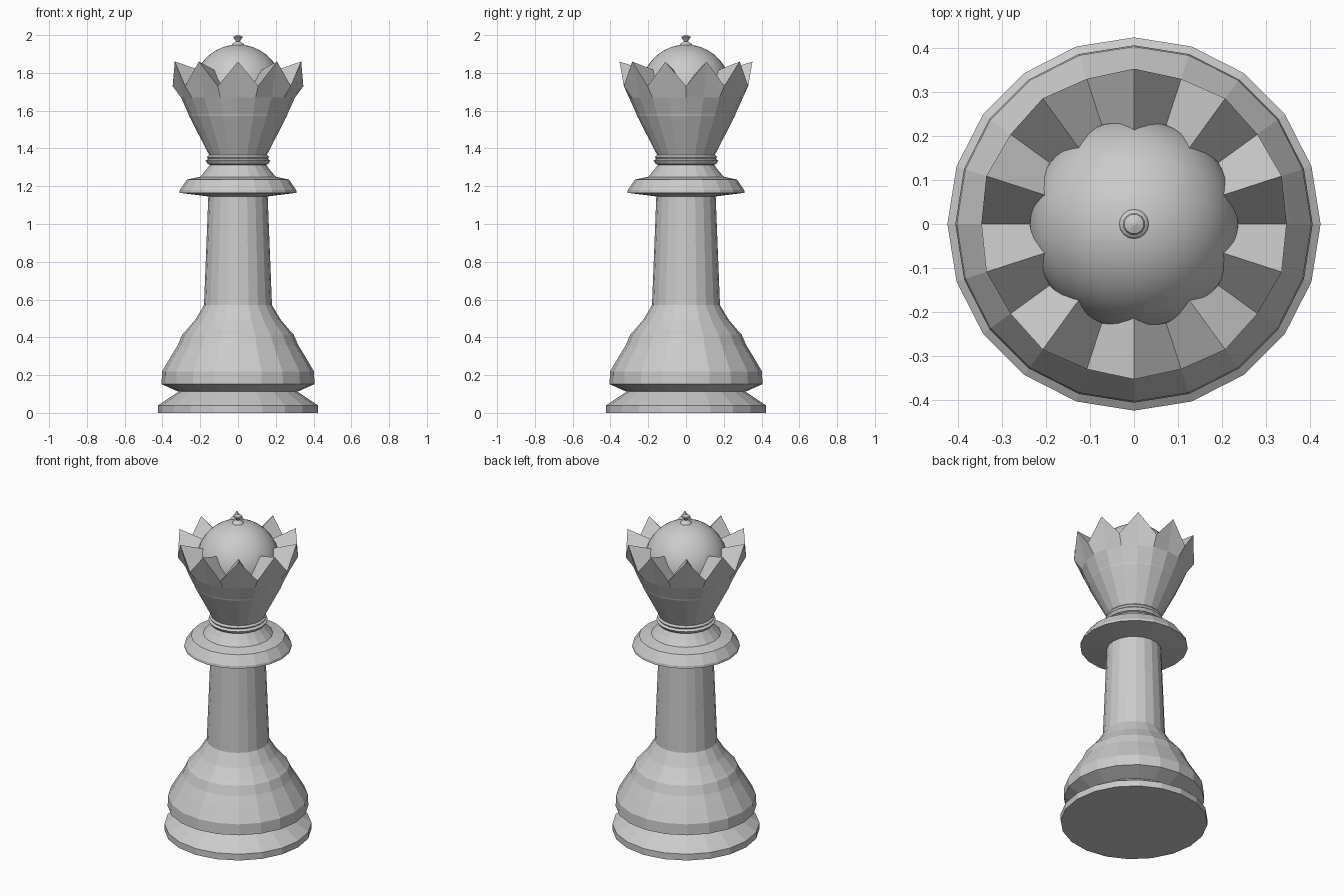
import bpy, bmesh
from math import sin, cos, pi

if "Cube" in bpy.data.objects:
    bpy.data.objects.remove(bpy.data.objects["Cube"])


def finish(name, bm, smooth=False):
    bmesh.ops.recalc_face_normals(bm, faces=bm.faces)
    me = bpy.data.meshes.new(name)
    bm.to_mesh(me)
    bm.free()
    for p in me.polygons:
        p.use_smooth = smooth
    ob = bpy.data.objects.new(name, me)
    bpy.context.collection.objects.link(ob)
    return ob


def lathe(name, rings, n=20, smooth=False):
    """Skin stacked rings; each ring is (r, z) or ((r, z) even, (r, z) odd), capped at both ends."""
    bm = bmesh.new()
    loops = []
    for ring in rings:
        pair = ring if isinstance(ring[0], tuple) else (ring, ring)
        loop = []
        for i in range(n):
            r, z = pair[i % 2]
            a = 2 * pi * i / n
            loop.append(bm.verts.new((r * cos(a), r * sin(a), z)))
        loops.append(loop)
    for lo, hi in zip(loops, loops[1:]):
        for i in range(n):
            j = (i + 1) % n
            bm.faces.new((lo[i], lo[j], hi[j], hi[i]))
    bm.faces.new(loops[0][::-1])
    bm.faces.new(loops[-1])
    return finish(name, bm, smooth)


# Foot disc with groove, bell-shaped base and tapering column
lathe("base_and_column", [
    (0.423, 0), (0.423, 0.04), (0.315, 0.112), (0.405, 0.152), (0.402, 0.22),
    (0.355, 0.30), (0.318, 0.36), (0.295, 0.415), (0.28, 0.43), (0.225, 0.495),
    (0.18, 0.57), (0.157, 1.15)])

# Wide collar and the concave neck above it
lathe("collar", [
    (0.15, 1.145), (0.31, 1.165), (0.308, 1.18), (0.27, 1.235), (0.20, 1.25),
    (0.17, 1.285), (0.148, 1.315)])

# Small neck ring
lathe("neck_ring", [
    (0.14, 1.31), (0.16, 1.318), (0.171, 1.335), (0.158, 1.345),
    (0.165, 1.355), (0.155, 1.365)])

# Flared cup with fluted ten-point crown; even corners are notches, odd are tips
lathe("crown_cup", [
    (0.15, 1.36), (0.259, 1.572), (0.262, 1.582), (0.302, 1.67),
    ((0.346, 1.73), (0.352, 1.86)),
    ((0.18, 1.715), (0.18, 1.805))])

# Smooth dome inside the crown
bm = bmesh.new()
bmesh.ops.create_uvsphere(bm, u_segments=40, v_segments=24, radius=0.237)
bmesh.ops.translate(bm, verts=bm.verts, vec=(0, 0, 1.713))
finish("dome", bm, True)

# Tiny finial on the dome
lathe("finial", [
    (0.037, 1.942), (0.03, 1.953), (0.01, 1.967), (0.025, 1.988), (0.022, 1.993),
    (0.004, 2.0)], n=16)
